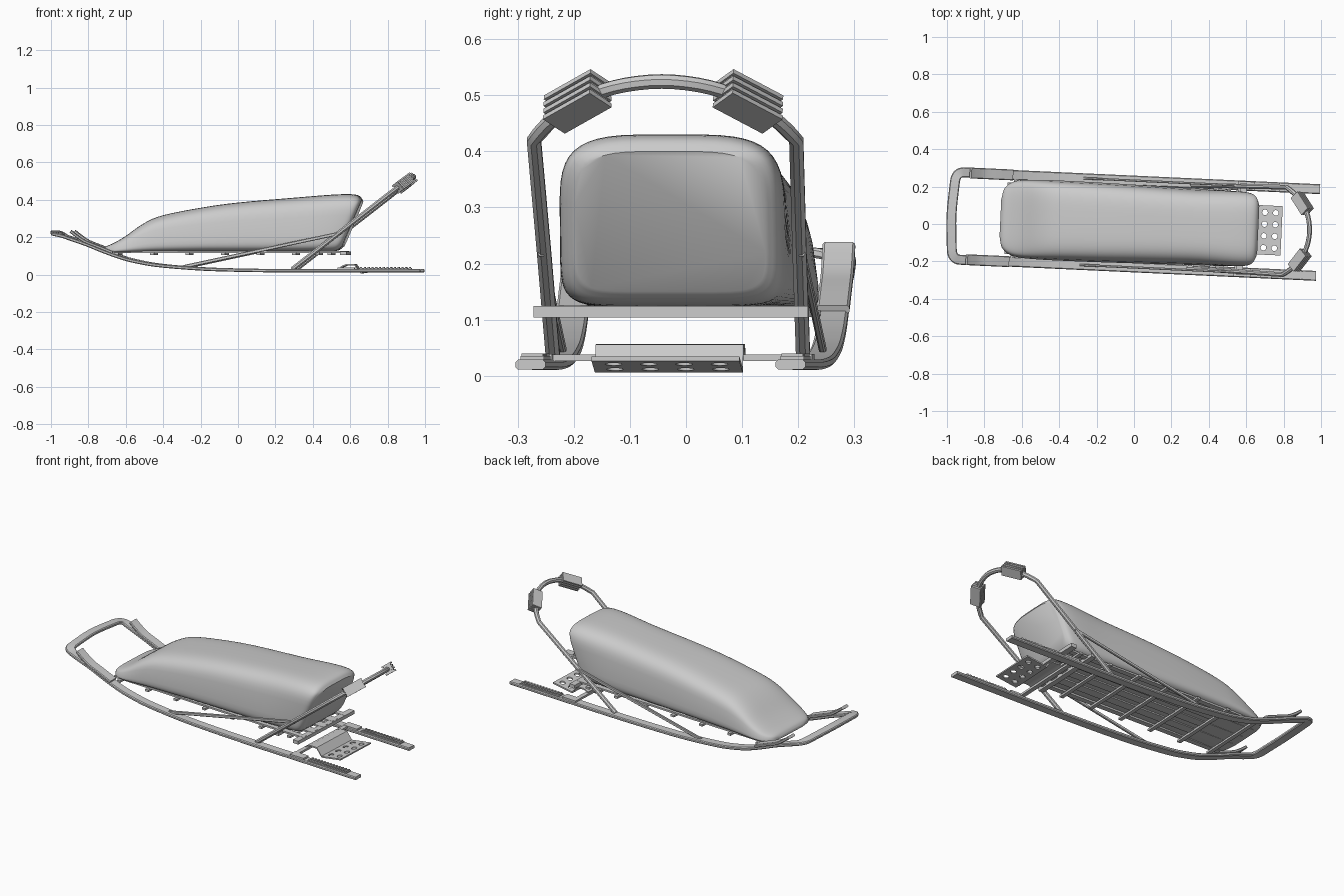
import bpy, bmesh, math
from mathutils import Vector, Matrix

if "Cube" in bpy.data.objects:
    bpy.data.objects.remove(bpy.data.objects["Cube"])

YAW = Matrix.Rotation(math.radians(-2.65), 4, 'Z')   # whole sled sits slightly turned
SIDE = 0.232                                         # runner centre distance
parts = []


def add(name, bm, angle=35):
    bmesh.ops.recalc_face_normals(bm, faces=bm.faces)
    me = bpy.data.meshes.new(name)
    bm.to_mesh(me)
    bm.free()
    ob = bpy.data.objects.new(name, me)
    bpy.context.collection.objects.link(ob)
    parts.append((ob, angle))
    return ob


def smooth(pts, n=4):
    """Catmull-Rom through points of any dimension."""
    p = [Vector(q) for q in pts]
    p = [2 * p[0] - p[1]] + p + [2 * p[-1] - p[-2]]
    out = []
    for i in range(1, len(p) - 2):
        a, b, c, d = p[i - 1:i + 3]
        for k in range(n):
            t = k / n
            out.append(0.5 * (2 * b + (c - a) * t + (2 * a - 5 * b + 4 * c - d) * t * t
                              + (3 * b - a - 3 * c + d) * t ** 3))
    return out + [p[-2]]


def loft(bm, rings):
    rings = [[bm.verts.new(v) for v in r] for r in rings]
    n = len(rings[0])
    for a, b in zip(rings, rings[1:]):
        for i in range(n):
            bm.faces.new((a[i], a[(i + 1) % n], b[(i + 1) % n], b[i]))
    bm.faces.new(rings[0])
    bm.faces.new(rings[-1])


def sweep(bm, path, w, h, up=(0, 0, 1), chamfer=0.25):
    """Chamfered rectangle swept along a path."""
    p, up = [Vector(q) for q in path], Vector(up)
    c = chamfer * min(w, h)
    a, b = w / 2, h / 2
    sec = [(a, b - c), (a - c, b), (c - a, b), (-a, b - c),
           (-a, c - b), (c - a, -b), (a - c, -b), (a, c - b)]
    rings = []
    for i, q in enumerate(p):
        t = (p[min(i + 1, len(p) - 1)] - p[max(i - 1, 0)]).normalized()
        s = up.cross(t).normalized()
        nrm = t.cross(s)
        rings.append([q + s * u + nrm * v for u, v in sec])
    loft(bm, rings)


def box(bm, centre, size, rot=Matrix()):
    m = Matrix.Translation(centre) @ rot @ Matrix.Diagonal((*size, 1))
    bmesh.ops.create_cube(bm, size=1, matrix=m)


# runners joined by the front bow, one continuous band
half = [(0.985, SIDE, .02), (0.6, SIDE, .02), (0.3, SIDE, .02), (0, SIDE, .024), (-.2, SIDE, .031),
        (-.4, SIDE, .047), (-.5, SIDE, .062), (-.6, SIDE, .085), (-.7, SIDE, .12), (-.8, SIDE, .16),
        (-.9, .234, .195), (-.94, .23, .21), (-.962, .205, .217), (-.969, .15, .221)]
path = half + [(-.977, 0, .226)] + [(x, -y, z) for x, y, z in reversed(half)]
bm = bmesh.new()
sweep(bm, smooth(path, 4), .053, .018)
add("runners_and_bow", bm)

# curved horns rising off the runner fronts
bm = bmesh.new()
for s in (-1, 1):
    sweep(bm, smooth([(-.66, s * SIDE, .118), (-.74, s * SIDE, .15), (-.81, s * SIDE, .178),
                      (-.86, s * SIDE, .212), (-.885, s * SIDE, .232)]), .058, .016)
add("front_horns", bm)

# cargo bed: lengthwise slats, cross bars
bm = bmesh.new()
for i in range(5):
    box(bm, (-.05, (i - 2) * .088, .12), (1.27, .05 if i % 4 else .03, .01))
for i in range(7):
    box(bm, (-.64 + i * .19, 0, .111), (.022, .42, .012))
box(bm, (.575, 0, .114), (.035, .49, .02))
box(bm, (.43, 0, .114), (.03, .45, .018))
add("cargo_bed", bm)

# cargo bag: lofted rounded sections (x, top, half width, bottom)
stations = [(-.715, .135, .10, .122), (-.70, .152, .16, .118), (-.66, .17, .195, .116),
            (-.6, .205, .21, .116), (-.5, .275, .215, .118), (-.4, .317, .216, .12),
            (-.2, .357, .215, .122), (0, .385, .212, .122), (.3, .411, .207, .122),
            (.5, .427, .204, .124), (.6, .43, .2, .124), (.645, .422, .192, .13), (.665, .40, .17, .15)]
rings = []
for x, top, w, zb in smooth(stations, 4):
    ring = []
    k = min(max((x - .3) / .365, 0), 1)
    k = k * k * (3 - 2 * k)
    for i in range(48):
        a = 2 * math.pi * (i + .5) / 48
        c, s = math.cos(a), math.sin(a)
        e = .5 if s > 0 else .3
        y = w * math.copysign(abs(c) ** e, c)
        z = (top + zb) / 2 + (top - zb) / 2 * math.copysign(abs(s) ** e, s)
        f = (z - zb) / (top - zb)
        y *= 1 - .12 * (1 - k) * f * f
        ring.append((x - .115 * k * (1 - min((z - .12) / .27, 1)), y, z))
    rings.append(ring)
bm = bmesh.new()
loft(bm, rings)
add("cargo_bag", bm, 50)

# handlebar: hoop in a plane leaning backwards
D, N = Vector((.79, 0, .613)), Vector((-.613, 0, .79))


def hoop(u, y):
    return Vector((.3, y, .028)) + D * u + Vector((0, 0, 0))


arc = [(.64, .234), (.69, .205), (.738, .165), (.775, .12), (.8, .065)]
pts = [(0, .223), (.32, .228)] + arc
curve = [(u, y) for u, y in pts] + [(.81, 0)] + [(u, -y) for u, y in reversed(pts)]
bm = bmesh.new()
sweep(bm, [hoop(*c) for c in curve[:2]] + [hoop(*c) for c in smooth(curve[2:-2], 3)]
      + [hoop(*c) for c in curve[-2:]], .025, .025, N, .3)
add("handlebar", bm)

# ribbed grips on the hoop
bm = bmesh.new()
for s in (-1, 1):
    t = (hoop(.785, s * .105) - hoop(.705, s * .195)).normalized()
    r = N.cross(t)
    rot = Matrix((t, r, N)).transposed().to_4x4()
    c = hoop(.752, s * .152)
    box(bm, c, (.108, .042, .05), rot)
    for i in range(4):
        box(bm, c + N * (i - 1.5) * .015, (.115, .056, .009), rot)
add("handlebar_grips", bm)

# long side braces
bm = bmesh.new()
for s in (-1, 1):
    sweep(bm, [(-.28, s * SIDE, .042), (.56, s * SIDE, .222)], .012, .018)
add("side_braces", bm)

# foot pads with tread ribs
bm = bmesh.new()
for s in (-1, 1):
    box(bm, (.79, s * SIDE, .031), (.26, .042, .008))
    for i in range(13):
        box(bm, (.67 + i * .02, s * SIDE, .036), (.009, .038, .008))
add("foot_pads", bm)

# brake cross bar with brackets
bm = bmesh.new()
box(bm, (.56, 0, .032), (.025, .45, .012))
for s in (-1, 1):
    box(bm, (.59, s * SIDE, .033), (.09, .045, .012))
add("brake_bar", bm)

# folded brake plate with drilled holes
bm = bmesh.new()
prof = [(.555, .04), (.585, .053), (.63, .052), (.662, .01), (.79, .03)]
rings = [[(x, y, z + d) for y, d in ((-.132, -.004), (.132, -.004), (.132, .004), (-.132, .004))]
         for x, z in prof]
loft(bm, rings)
plate = add("brake_plate", bm)
bm = bmesh.new()
for x in (.697, .755):
    for i in range(4):
        bmesh.ops.create_cone(bm, cap_ends=True, segments=16, radius1=.015, radius2=.015, depth=.1,
                              matrix=Matrix.Translation((x, (i - 1.5) * .063, .02)))
cutter = add("hole_cutter", bm)
parts.pop()
cutter.hide_render = True
mod = plate.modifiers.new("holes", 'BOOLEAN')
mod.object, mod.operation, mod.solver = cutter, 'DIFFERENCE', 'EXACT'
bpy.context.view_layer.objects.active = plate
bpy.ops.object.modifier_apply(modifier=mod.name)
bpy.data.objects.remove(cutter)

# turn every part and shade
for ob, angle in parts:
    ob.data.transform(YAW)
    bpy.ops.object.select_all(action='DESELECT')
    ob.select_set(True)
    bpy.context.view_layer.objects.active = ob
    bpy.ops.object.shade_smooth_by_angle(angle=math.radians(angle))
